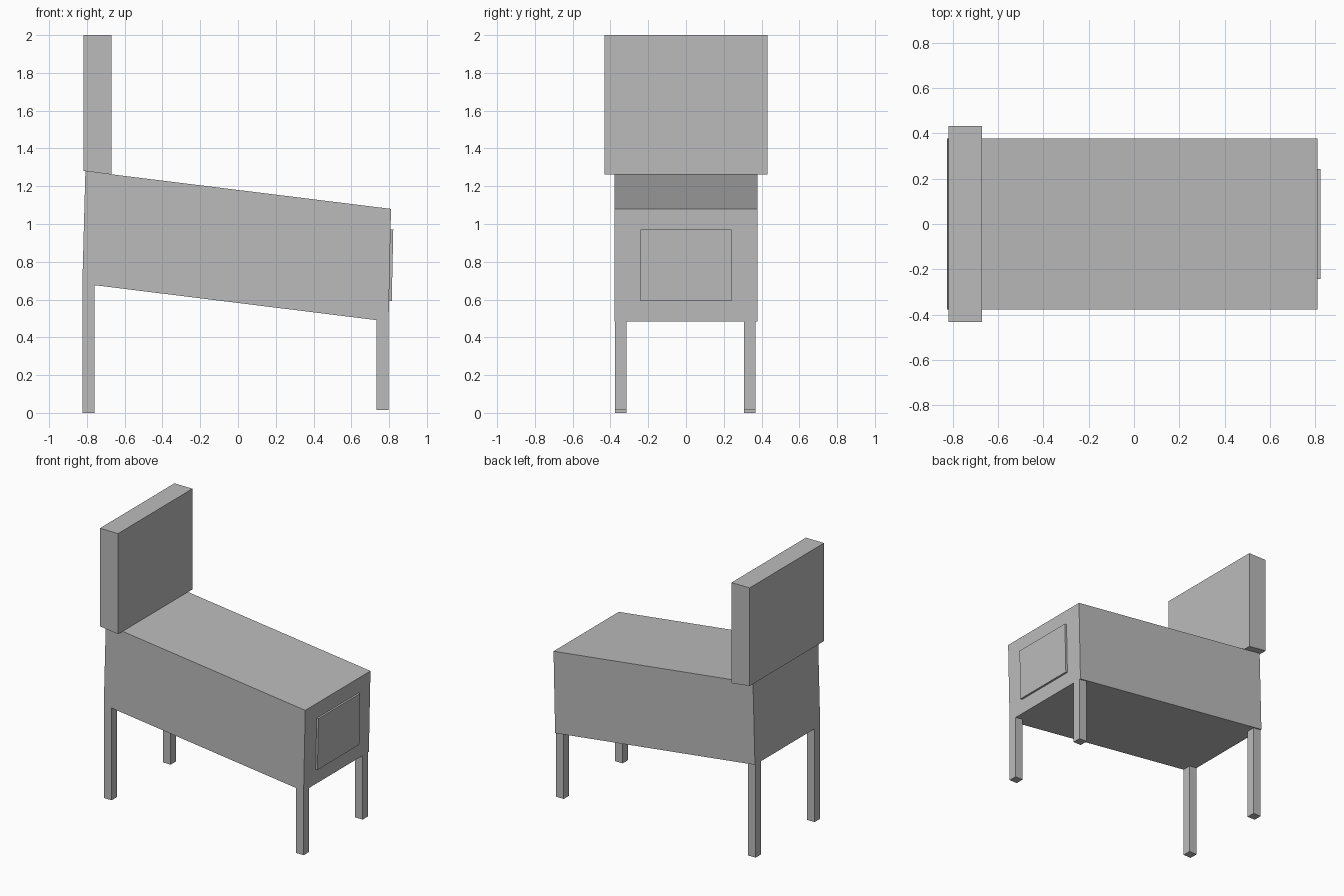
import bpy
import bmesh

# Remove the default cube
cube = bpy.data.objects.get("Cube")
if cube:
    bpy.data.objects.remove(cube, do_unlink=True)

# Single plain colour
grey = bpy.data.materials.new("plain_grey")
grey.use_nodes = True
colour = (0.5, 0.5, 0.5, 1.0)
grey.diffuse_color = colour
grey.node_tree.nodes["Principled BSDF"].inputs["Base Color"].default_value = colour


def prism(name, profile, y0, y1):
    """Extrude a side profile of (x, z) points from y0 to y1."""
    bm = bmesh.new()
    base = bm.faces.new([bm.verts.new((x, y0, z)) for x, z in profile])
    grown = bmesh.ops.extrude_face_region(bm, geom=[base])["geom"]
    moved = [v for v in grown if isinstance(v, bmesh.types.BMVert)]
    bmesh.ops.translate(bm, verts=moved, vec=(0, y1 - y0, 0))
    bmesh.ops.recalc_face_normals(bm, faces=bm.faces)
    mesh = bpy.data.meshes.new(name)
    bm.to_mesh(mesh)
    bm.free()
    mesh.materials.append(grey)
    obj = bpy.data.objects.new(name, mesh)
    bpy.context.collection.objects.link(obj)
    return obj


def underside(x):
    """Height of the sloping cabinet floor at x."""
    return 0.582 - 0.124 * x


# Sloping cabinet, leaning very slightly
low, high = -0.824, 0.797
prism("cabinet", [(low, underside(low)), (high, underside(high)),
                  (0.81, 1.08), (-0.808, 1.28)], -0.378, 0.378)

# Upright head box resting on the high end
prism("head_box", [(-0.818, 1.281), (-0.671, 1.262),
                   (-0.671, 2.0), (-0.818, 2.0)], -0.431, 0.431)

# Raised panel on the low end
prism("end_panel", [(0.795, 0.592), (0.814, 0.592),
                    (0.822, 0.97), (0.802, 0.97)], -0.242, 0.242)

# Four square legs, cut to meet the sloping floor
leg = 0.063
for end, x, foot in (("high", low, 0.0), ("low", high - leg, 0.014)):
    for side, y in (("right", -0.377), ("left", 0.306)):
        prism(f"{end}_end_{side}_leg",
              [(x, foot), (x + leg, foot),
               (x + leg, underside(x + leg)), (x, underside(x))], y, y + leg)
